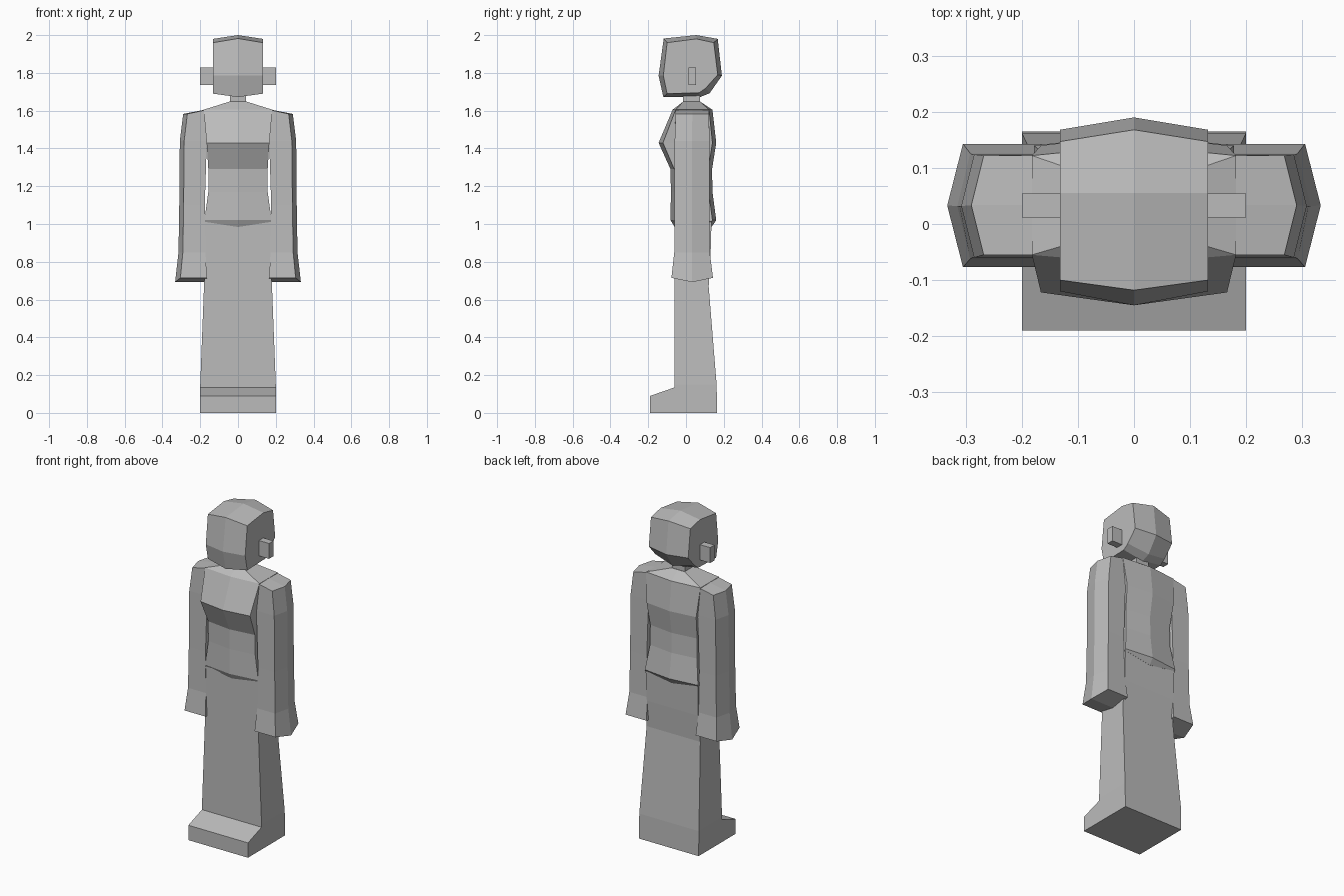
import bpy, bmesh

if "Cube" in bpy.data.objects:
    bpy.data.objects.remove(bpy.data.objects["Cube"])

grey = bpy.data.materials.new("plain grey")
grey.diffuse_color = (0.5, 0.5, 0.5, 1)
grey.use_nodes = True
grey.node_tree.nodes["Principled BSDF"].inputs["Base Color"].default_value = grey.diffuse_color


def loft(name, rings, mirror=False, split_caps=False):
    """Skin a stack of equal-length rings and close both ends."""
    bm = bmesh.new()
    vs = [[bm.verts.new(p) for p in ring] for ring in rings]
    n = len(vs[0])
    for a, b in zip(vs, vs[1:]):
        for i in range(n):
            j = (i + 1) % n
            bm.faces.new((a[i], a[j], b[j], b[i]))
    for cap in (vs[0], vs[-1]):
        if split_caps:
            bm.faces.new([cap[i] for i in (0, 1, 4, 5)])
            bm.faces.new([cap[i] for i in (1, 2, 3, 4)])
        else:
            bm.faces.new(cap)
    bmesh.ops.recalc_face_normals(bm, faces=bm.faces)
    mesh = bpy.data.meshes.new(name)
    bm.to_mesh(mesh)
    bm.free()
    mesh.materials.append(grey)
    ob = bpy.data.objects.new(name, mesh)
    bpy.context.collection.objects.link(ob)
    if mirror:
        ob.modifiers.new("mirror", 'MIRROR')
    return ob


def rect(z, x0, x1, y0, y1):
    return [(x0, y0, z), (x1, y0, z), (x1, y1, z), (x0, y1, z)]


# head: side profile (y, z) pushed out along the centre line
side = [(-.12, 1.785), (-.10, 1.96), (.055, 1.98), (.147, 1.96),
        (.168, 1.79), (.105, 1.72), (.07, 1.695), (-.10, 1.69)]
mid = [(-.145, 1.785), (-.118, 1.982), (.055, 2.0), (.168, 1.98),
       (.19, 1.785), (.125, 1.692), (.075, 1.672), (-.12, 1.672)]
loft("head", [[(x, y, z) for y, z in prof]
              for x, prof in ((-.132, side), (0, mid), (.132, side))])

# ears and neck
loft("ear", [rect(z, .12, .20, .012, .054) for z in (1.735, 1.828)], mirror=True)
loft("neck", [rect(z, -.043, .043, -.015, .073) for z in (1.62, 1.72)])


# torso: z, half width, front y, back y, front bulge, back bulge, centre drop
def torso_ring(z, w, f, b, df, db, drop=0):
    c = z - drop
    return [(-w, f, z), (0, f - df, c), (w, f, z),
            (w, b, z), (0, b + db, c), (-w, b, z)]


loft("torso", [torso_ring(*r) for r in (
    (1.648, .045, -.015, .075, 0, 0),
    (1.605, .182, -.055, .122, .016, .018),
    (1.43, .166, -.122, .14, .023, .02),
    (1.29, .157, -.062, .118, .02, .02),
    (1.17, .157, -.06, .12, .02, .02),
    (1.02, .178, -.06, .14, .022, .02),
    (1.012, .178, -.06, .135, 0, 0, .028))], split_caps=True)

# legs: one flared column, and the foot block
loft("legs", [rect(z, -w, w, -.06, b) for z, w, b in (
    (1.01, .176, .135), (.83, .172, .13), (.67, .18, .12),
    (.15, .2, .162), (0, .2, .165))])
loft("foot", [[(x, -.03, 0), (x, -.19, 0), (x, -.19, .09),
               (x, -.06, .135), (x, -.03, .135)] for x in (-.2, .2)])


# arms: inner x, corner x, ridge x, front y, back y, heights inner/corner/ridge
def arm_ring(xi, xc, xr, f, b, zi, zm, zc, zr):
    m = (f + b) / 2
    return [(xi, f, zi), (xi, m, zm), (xi, b, zi),
            (xc, b, zc), (xr, m, zr), (xc, f, zc)]


loft("arm", [arm_ring(*r) for r in (
    (.165, .268, .290, -.055, .122, 1.605, 1.607, 1.583, 1.583),
    (.165, .285, .308, -.06, .124, 1.44, 1.44, 1.44, 1.44),
    (.176, .288, .311, -.06, .124, 1.1, 1.1, 1.1, 1.1),
    (.172, .292, .315, -.062, .126, .85, .85, .85, .85),
    (.165, .305, .333, -.077, .143, .715, .692, .715, .692))],
    mirror=True, split_caps=True)
